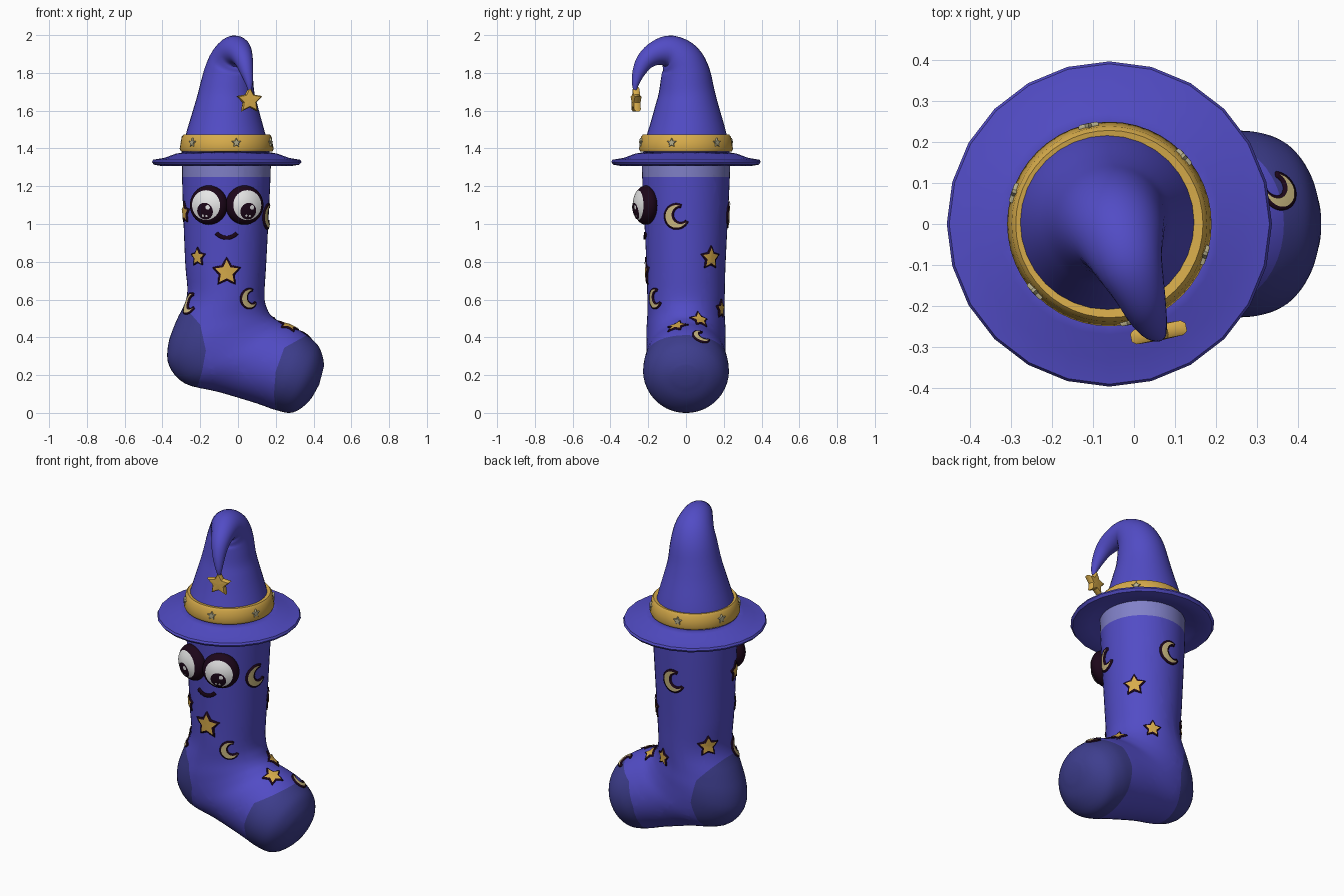
import bpy, bmesh
from math import sin, cos, pi, radians
from mathutils import Vector
from mathutils.bvhtree import BVHTree

cube = bpy.data.objects.get("Cube")
if cube:
    bpy.data.objects.remove(cube, do_unlink=True)


def material(name, r, g, b):
    m = bpy.data.materials.new(name)
    m.use_nodes = True
    m.diffuse_color = (r, g, b, 1)
    m.node_tree.nodes["Principled BSDF"].inputs["Base Color"].default_value = (r, g, b, 1)
    return m


PURPLE = material("purple blue", .084, .072, .56)
NAVY = material("dark blue", .048, .048, .27)
LAVENDER = material("lavender", .22, .22, .58)
GOLD = material("gold", .68, .41, .07)
CREAM = material("pale gold", .60, .49, .22)
SILVER = material("dull silver", .47, .43, .26)
DARK = material("dark plum", .012, .002, .010)
WHITE = material("eye white", .85, .85, .85)


def grid(name, rows, mats, caps=(True, True), wrap=True, facing=None):
    """Skin rows of points; facing orients open sheets."""
    bm = bmesh.new()
    vs = [[bm.verts.new(p) for p in row] for row in rows]
    n = len(rows[0])
    for a, b in zip(vs, vs[1:]):
        for i in range(n if wrap else n - 1):
            j = (i + 1) % n
            bm.faces.new((a[i], a[j], b[j], b[i]))
    if caps[0]:
        bm.faces.new(vs[0][::-1])
    if caps[1]:
        bm.faces.new(vs[-1])
    bm.normal_update()
    if facing is None:
        bmesh.ops.recalc_face_normals(bm, faces=bm.faces)
    elif sum(f.normal.dot(facing) * f.calc_area() for f in bm.faces) < 0:
        bmesh.ops.reverse_faces(bm, faces=bm.faces)
    return finish(name, bm, mats)


def finish(name, bm, mats):
    me = bpy.data.meshes.new(name)
    bm.to_mesh(me)
    bm.free()
    for m in mats:
        me.materials.append(m)
    me.polygons.foreach_set("use_smooth", [True] * len(me.polygons))
    me.set_sharp_from_angle(angle=radians(40))
    ob = bpy.data.objects.new(name, me)
    bpy.context.collection.objects.link(ob)
    return ob


def smooth_rows(keys, steps=4):
    """Catmull-Rom interpolation of tuples."""
    k = [Vector(r) for r in keys]
    k = [k[0] * 2 - k[1]] + k + [k[-1] * 2 - k[-2]]
    out = []
    for a, b, c, d in zip(k, k[1:], k[2:], k[3:]):
        for s in range(steps):
            t = s / steps
            out.append((b * 2 + (c - a) * t + (a * 2 - b * 5 + c * 4 - d) * t ** 2
                        + (b * 3 - a - c * 3 + d) * t ** 3) / 2)
    return out + [k[-2]]


def ring(c, u, v, n):
    return [c + u * cos(2 * pi * i / n) + v * sin(2 * pi * i / n) for i in range(n)]


def lathe(name, profile, centre, n, mat):
    rows = [ring(Vector((*centre, z)), Vector((r, 0, 0)), Vector((0, r, 0)), n)
            for r, z in profile + profile[:1]]
    ob = grid(name, rows, [mat], caps=(False, False))
    bm = bmesh.new()
    bm.from_mesh(ob.data)
    bmesh.ops.remove_doubles(bm, verts=bm.verts, dist=1e-5)
    bmesh.ops.recalc_face_normals(bm, faces=bm.faces)
    bm.to_mesh(ob.data)
    bm.free()
    return ob


# Sock: slanted elliptical rings (heel-side x, z, instep-side x, z, half width)
sections = [(-.295, 1.36, .175, 1.36, .235), (-.295, 1.2, .17, 1.2, .23),
            (-.28, .8, .15, .8, .21), (-.27, .62, .14, .62, .205),
            (-.33, .48, .155, .55, .205), (-.37, .36, .18, .51, .21),
            (-.365, .25, .21, .49, .21), (-.28, .155, .24, .475, .21),
            (-.1, .11, .28, .46, .215), (.1, .05, .33, .435, .225),
            (.2, .015, .38, .40, .225), (.29, .002, .425, .355, .2),
            (.375, .06, .448, .3, .14), (.43, .15, .456, .25, .065)]
rows = []
for ax, az, bx, bz, w in smooth_rows(sections):
    a, b = Vector((ax, 0, az)), Vector((bx, 0, bz))
    rows.append(ring((a + b) / 2, (b - a) / 2, Vector((0, w, 0)), 48))
sock = grid("sock", rows, [PURPLE, NAVY, LAVENDER])

# Heel, toe and cuff colours: regions to the left of a cut line
patches = [(1, [(-.22, .12), (-.19, .22), (-.17, .33), (-.2, .467), (-.27, .547)]),
           (1, [(.38, .42), (.245, .345), (.2, .22), (.19, .095), (.2, .02)]),
           (2, [(-1, 1.25), (1, 1.25)])]
bm = bmesh.new()
bm.from_mesh(sock.data)
for index, line in patches:
    planes = []
    for (ax, az), (bx, bz) in zip(line, line[1:]):
        planes.append((Vector((ax, 0, az)), Vector((az - bz, 0, bx - ax)).normalized()))
    for co, no in planes:
        bmesh.ops.bisect_plane(bm, geom=bm.verts[:] + bm.edges[:] + bm.faces[:],
                               dist=1e-5, plane_co=co, plane_no=no)
    for f in bm.faces:
        c = f.calc_center_median()
        if all((c - co).dot(no) > 0 for co, no in planes):
            f.material_index = index
bm.to_mesh(sock.data)
sock_tree = BVHTree.FromBMesh(bm)
bm.free()

# Hat: brim, bent cone, band
AXIS = (-.06, 0)
lathe("hat_brim", [(.2, 1.385), (.27, 1.372), (.33, 1.35), (.39, 1.34), (.396, 1.328),
                   (.385, 1.314), (.35, 1.308), (.29, 1.325), (.2, 1.35)], AXIS, 24, PURPLE)
lathe("hat_band", [(.2, 1.385), (.243, 1.385), (.249, 1.398), (.243, 1.43), (.238, 1.462),
                   (.228, 1.474), (.2, 1.47)], AXIS, 48, GOLD)
spine = smooth_rows([(-.065, 0, 1.37, .235), (-.065, .005, 1.47, .212), (-.063, .005, 1.6, .175),
                     (-.06, .004, 1.7, .148), (-.05, -.004, 1.8, .13), (-.035, -.032, 1.87, .112),
                     (-.015, -.09, 1.912, .088), (.01, -.155, 1.905, .066),
                     (.03, -.212, 1.867, .05), (.045, -.247, 1.81, .036),
                     (.058, -.266, 1.75, .021), (.062, -.27, 1.71, .010)])
rows = []
for i, p in enumerate(spine):
    t = (spine[min(i + 1, len(spine) - 1)] - spine[max(i - 1, 0)]).xyz.normalized()
    u = (Vector((1, 0, 0)) - t * t.x).normalized()
    rows.append(ring(p.xyz, u * p.w, t.cross(u) * p.w, 32))
grid("hat_cone", rows, [PURPLE])


# Flat shapes as rows of 2D points
def star(r, inner=.5):
    tips = [(r * (inner if i % 2 else 1) * sin(i * pi / 5), r * (inner if i % 2 else 1) * cos(i * pi / 5))
            for i in range(10)]
    edge = []
    for (ax, ay), (bx, by) in zip(tips, tips[1:] + tips[:1]):
        edge += [(ax, ay), ((ax + bx) / 2, (ay + by) / 2)]
    return [[(x * s, y * s) for x, y in edge] for s in (.05, .4, .7, 1)]


def disc(r, cx=0, cy=0):
    return [[(cx + r * s * cos(i * pi / 16), cy + r * s * sin(i * pi / 16)) for i in range(32)]
            for s in (.05, .35, .7, 1)]


def arc_band(outer, inner, shift, a0, a1, b0, b1, n=24):
    out = []
    for s in (0, .33, .67, 1):
        row = []
        for i in range(n + 1):
            a, b = radians(a0 + (a1 - a0) * i / n), radians(b0 + (b1 - b0) * i / n)
            row.append((outer * cos(a) * (1 - s) + (shift + inner * cos(b)) * s,
                        outer * sin(a) * (1 - s) + inner * sin(b) * s))
        out.append(row)
    return out


def moon(r, edge=0, tilt=radians(20)):
    band = arc_band(r * (1 + edge), r * (.8 - edge), r * .4, 49.5 - edge * 30, 310.5 + edge * 30,
                    72 - edge * 30, 288 + edge * 30)
    return [[(x * cos(tilt) - y * sin(tilt), x * sin(tilt) + y * cos(tilt)) for x, y in row]
            for row in band]


def frame(n):
    n = Vector(n).normalized()
    right = Vector((0, 0, 1)).cross(n).normalized()
    return n, right, n.cross(right)


def drape(name, shape, tree, p, n, lift, mat, closed=True, thick=0):
    """Project a flat shape onto a surface, as a thin plate."""
    n, right, up = frame(n)
    rows = []
    for row in shape:
        pts = []
        for x, y in row:
            q = Vector(p) + right * x + up * y
            hit = tree.ray_cast(q + n * .2, -n, .4)[0] or tree.find_nearest(q)[0]
            pts.append(hit + n * lift)
        rows.append(pts)
    ob = grid(name, rows, [mat], (closed, False), closed, n)
    if thick:
        mod = ob.modifiers.new("thickness", "SOLIDIFY")
        mod.thickness, mod.offset = thick, -1
    return ob


def badge(kind, r, p, n):
    if kind == "star":
        drape("star_outline", star(r * 1.25, .56), sock_tree, p, n, .006, DARK, True, .009)
        drape("star_patch", star(r), sock_tree, p, n, .009, GOLD)
    else:
        drape("moon_outline", moon(r, .17), sock_tree, p, n, .006, DARK, False, .009)
        drape("moon_patch", moon(r), sock_tree, p, n, .009, CREAM, False)


# Badges around the leg: kind, size, angle, height
for kind, r, angle, z in [("star", .065, 270, .745), ("star", .043, 226, .825),
                          ("moon", .048, 306, .605), ("moon", .06, 347, 1.04),
                          ("moon", .06, 93, 1.05), ("star", .05, 197, 1.06),
                          ("star", .053, 38, .82), ("star", .052, 145, .66),
                          ("moon", .05, 208, .58), ("star", .043, 66, .55)]:
    d = Vector((cos(radians(angle)), sin(radians(angle)), 0))
    badge(kind, r, Vector((-.06, 0, z)) + d * .215, d)
# Badges on the foot
badge("star", .045, (.19, .075, .5), (.7, .25, .65))
badge("star", .05, (.27, -.05, .465), (.3, -.1, .9))
badge("moon", .043, (.36, .085, .415), (.55, .25, .8))

# Eyes and mouth
for side, name in ((-1, "right"), (1, "left")):
    centre = Vector((-.06 + side * .095, -.213, 1.1))
    n, right, up = frame((side * sin(radians(20)), -cos(radians(20)), 0))
    rows = [ring(centre + n * .06 * cos(a), right * .104 * sin(a), up * .104 * sin(a), 40)
            for a in [pi * (i + .2) / 20.4 for i in range(21)]]
    ball = grid(name + "_eye_rim", rows, [DARK])
    tree = BVHTree.FromPolygons([v.co for v in ball.data.vertices],
                                [p.vertices[:] for p in ball.data.polygons])
    for part, shape, lift, mat in (("white", disc(.079), .003, WHITE),
                                   ("pupil", disc(.044, 0, -.032), .006, DARK),
                                   ("glint", disc(.012, .018, -.012), .009, WHITE),
                                   ("low_glint", disc(.006, -.012, -.056), .009, WHITE),
                                   ("side_glint", disc(.006, .008, -.058), .009, WHITE)):
        drape(name + "_eye_" + part, shape, tree, centre, n, lift, mat)
smile = [[(x, y + .074) for x, y in row] for row in arc_band(.084, .064, 0, 222, 318, 222, 318)]
drape("mouth", smile, sock_tree, (-.06, -.22, .927), (0, -1, 0), .008, DARK, False, .009)


# Solid stars: hat tip pendant and band studs
def solid_star(name, p, n, r, depth, mat):
    n, right, up = frame(n)
    edge = star(r, .52)[-1]
    rows = [[Vector(p) + (right * x + up * y) * s + n * depth * d for x, y in edge]
            for s, d in ((.05, -1), (.85, -.9), (1, -.5), (1, .5), (.85, .9), (.05, 1))]
    grid(name, rows, [mat])


solid_star("tip_star", (.06, -.264, 1.655), (.2, -1, 0), .072, .02, GOLD)
for k in range(6):
    d = Vector((cos(radians(42 + 60 * k)), sin(radians(42 + 60 * k)), 0))
    solid_star("band_star", Vector((-.06, 0, 1.43)) + d * .243, d, .026, .008, SILVER)
